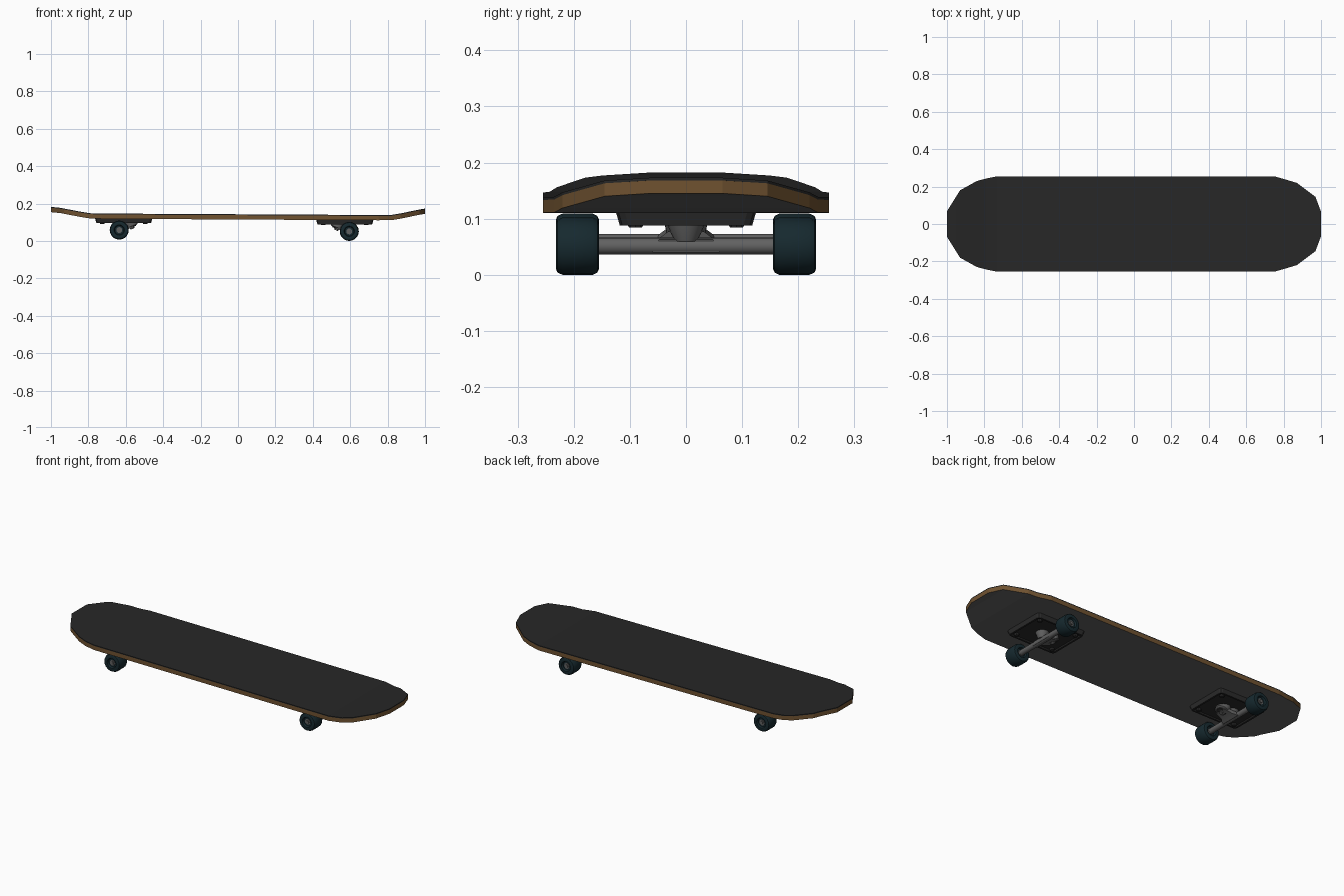
import bpy, bmesh
from math import pi, cos, sin, radians

if "Cube" in bpy.data.objects:
    bpy.data.objects.remove(bpy.data.objects["Cube"])


def material(name, rgb):
    m = bpy.data.materials.new(name)
    m.diffuse_color = (*rgb, 1)
    m.use_nodes = True
    m.node_tree.nodes["Principled BSDF"].inputs["Base Color"].default_value = m.diffuse_color
    return m


GRIP = material("grip", (0.02, 0.02, 0.02))
WOOD = material("wood", (0.16, 0.085, 0.03))
UNDER = material("underside", (0.12, 0.12, 0.12))
METAL = material("metal", (0.12, 0.12, 0.12))
DARK = material("dark_plate", (0.025, 0.025, 0.025))
RUBBER = material("wheel", (0.008, 0.022, 0.028))


def finish(name, bm, mats, smooth=True):
    bmesh.ops.recalc_face_normals(bm, faces=bm.faces)
    me = bpy.data.meshes.new(name)
    bm.to_mesh(me)
    bm.free()
    ob = bpy.data.objects.new(name, me)
    bpy.context.collection.objects.link(ob)
    for m in mats:
        me.materials.append(m)
    if smooth:
        bpy.ops.object.select_all(action='DESELECT')
        ob.select_set(True)
        bpy.context.view_layer.objects.active = ob
        bpy.ops.object.shade_smooth_by_angle(angle=radians(35))
    return ob


def lathe(name, profile, mat, origin, axis='Z', sign=1, tilt=0, segs=20):
    """Spin (radius, height) pairs about Z, or about Y when axis is 'Y'."""
    bm = bmesh.new()
    rings = []
    for r, h in profile:
        ring = []
        for i in range(segs):
            a = 2 * pi * i / segs
            u, v, w = r * cos(a), r * sin(a), h * sign
            if axis == 'Y':
                p = (u, w, v)
            else:
                p = (u * cos(tilt) + w * sin(tilt), v, w * cos(tilt) - u * sin(tilt))
            ring.append(bm.verts.new([p[k] + origin[k] for k in range(3)]))
        rings.append(ring)
    for a, b in zip(rings, rings[1:]):
        for i in range(segs):
            j = (i + 1) % segs
            bm.faces.new((a[i], a[j], b[j], b[i]))
    bm.faces.new(rings[0])
    bm.faces.new(rings[-1])
    return finish(name, bm, [mat])


# Deck stations: x, half width, top height
STATIONS = [(-1, .068, .182), (-.95, .148, .177), (-.93, .18, .173), (-.84, .23, .156),
            (-.79, .243, .148), (-.73, .255, .1465), (.75, .255, .1385), (.82, .235, .139),
            (.87, .22, .147), (.97, .145, .168), (1, .065, .173)]


def deck_layer(name, upper, lower, mats):
    bm = bmesh.new()
    secs = [[bm.verts.new(p) for p in ((x, -w, z - upper), (x, w, z - upper),
                                       (x, w, z - lower), (x, -w, z - lower))]
            for x, w, z in STATIONS]
    for a, b in zip(secs, secs[1:]):
        for i in range(4):
            j = (i + 1) % 4
            f = bm.faces.new((a[i], a[j], b[j], b[i]))
            f.material_index = 1 if i == 2 and len(mats) > 1 else 0
    bm.faces.new(secs[0])
    bm.faces.new(secs[-1])
    finish(name, bm, mats, False)


deck_layer("deck", .005, .028, [WOOD, UNDER])
deck_layer("grip_tape", 0, .005, [GRIP])


def truck(label, ax, az, s):
    inner = -s
    cx = ax + inner * .024

    # Base plate, tapering slightly downward with a shallow recess
    bm = bmesh.new()
    lo = [bm.verts.new((cx + i * .146, j * .118, az + .037)) for i, j in ((-1, -1), (1, -1), (1, 1), (-1, 1))]
    hi = [bm.verts.new((cx + i * .153, j * .125, az + .061)) for i, j in ((-1, -1), (1, -1), (1, 1), (-1, 1))]
    bm.faces.new(hi)
    base = bm.faces.new(lo)
    for i in range(4):
        j = (i + 1) % 4
        bm.faces.new((lo[i], lo[j], hi[j], hi[i]))
    bmesh.ops.recalc_face_normals(bm, faces=bm.faces)
    bmesh.ops.inset_region(bm, faces=[base], thickness=.014)
    bmesh.ops.inset_region(bm, faces=[base], thickness=.006, depth=-.006)
    bmesh.ops.bevel(bm, geom=[e for e in bm.edges if all(v.co.z > az + .06 for v in e.verts) is False
                              and abs(e.verts[0].co.z - e.verts[1].co.z) > .02],
                    offset=.015, segments=2, profile=.5, affect='EDGES')
    finish(label + "_base_plate", bm, [DARK], False)

    # Mounting bolts
    for i in (-1, 1):
        for j in (-1, 1):
            lathe(label + "_bolt", [(.011, .033), (.013, .036), (.013, .05)], DARK,
                  (cx + i * .115, j * .09, az), segs=8)

    # Axle tube and thin axle through the wheels
    lathe(label + "_axle_tube", [(.015, -.16), (.015, .16)], METAL, (ax, 0, az), 'Y')
    lathe(label + "_axle", [(.009, -.229), (.009, .229)], METAL, (ax, 0, az), 'Y', segs=10)

    # Hanger: flared yoke rising from the axle to the bushing
    bm = bmesh.new()
    secs = []
    for d, w, z0, z1 in ((-.012, .06, -.010, .012), (.012, .06, -.012, .014),
                         (.035, .04, .002, .026), (.075, .032, .014, .030)):
        x = ax + inner * d
        secs.append([bm.verts.new((x, y, az + z)) for y, z in
                     ((-w, z0), (w, z0), (w * .8, z1), (-w * .8, z1))])
    for a, b in zip(secs, secs[1:]):
        for i in range(4):
            j = (i + 1) % 4
            bm.faces.new((a[i], a[j], b[j], b[i]))
    bm.faces.new(secs[0])
    bm.faces.new(secs[-1])
    finish(label + "_hanger", bm, [METAL])

    # Pivot housing, bushing and kingpin nut, leaning inward going down
    lathe(label + "_pivot", [(.020, .008), (.030, .030), (.036, .05)], METAL, (ax, 0, az))
    tilt = -inner * radians(22)
    o = (ax + inner * .06, 0, az + .034)
    lathe(label + "_bushing_cup", [(.028, -.018), (.036, -.014), (.036, -.004), (.04, .012)],
          METAL, o, tilt=tilt)
    lathe(label + "_bushing", [(.024, -.022), (.026, -.018), (.026, -.01)], DARK, o, tilt=tilt)
    lathe(label + "_kingpin_nut", [(.012, -.03), (.012, -.015)], METAL, o, tilt=tilt, segs=6)

    # Wheels with rounded shoulders and recessed hubs
    tyre = [(.014, .166), (.024, .166), (.028, .156), (.040, .155), (.047, .158), (.051, .166),
            (.051, .220), (.047, .229), (.040, .232), (.028, .231), (.024, .221), (.014, .221)]
    for side, sg in (("near", -1), ("far", 1)):
        lathe(f"{label}_{side}_wheel", tyre, RUBBER, (ax, 0, az), 'Y', sg)
        lathe(f"{label}_{side}_hub", [(.016, .160), (.016, .224)], METAL, (ax, 0, az), 'Y', sg, segs=12)


truck("tail_truck", -.635, .058, -1)
truck("nose_truck", .595, .051, 1)
